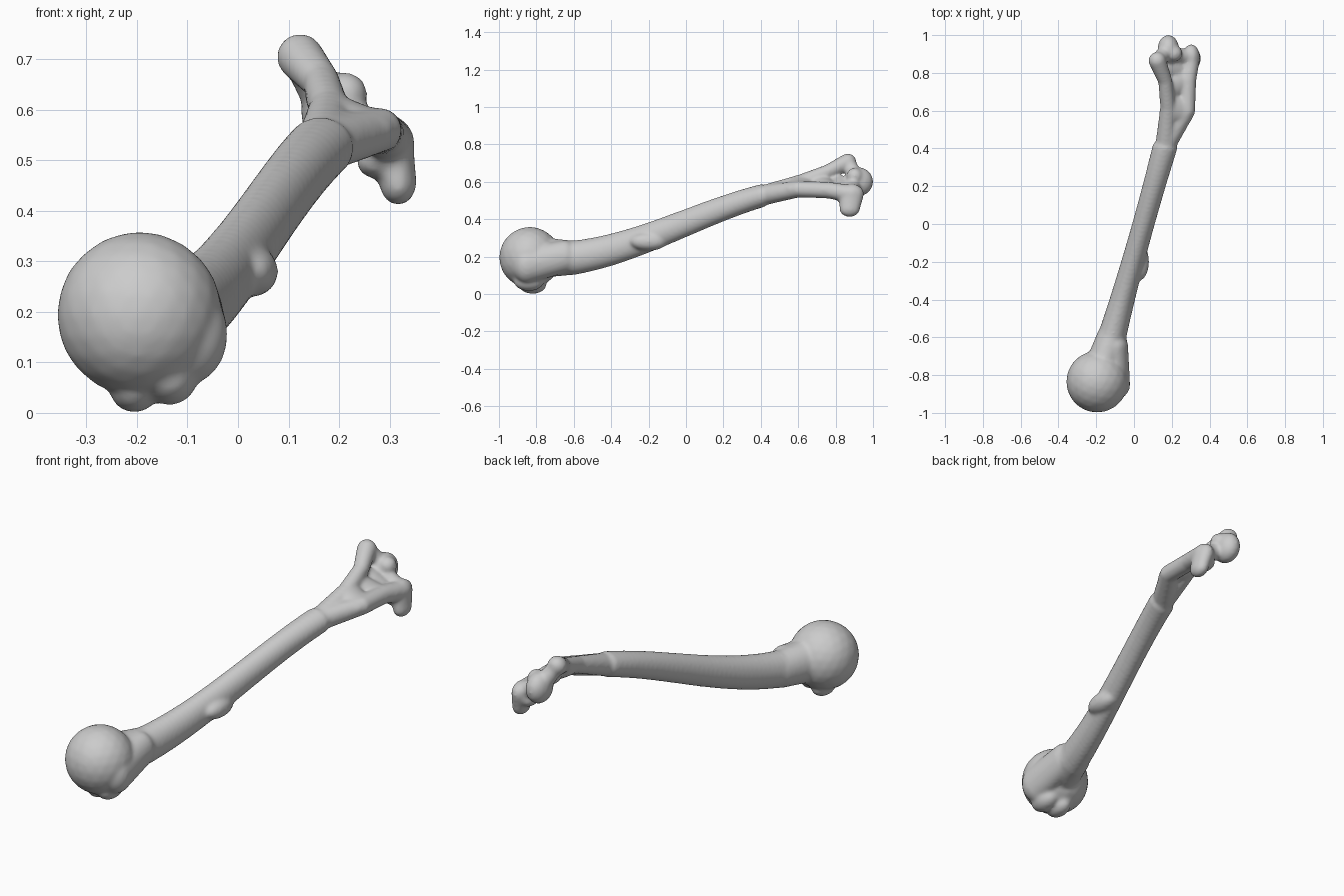
import bpy, bmesh
from math import sin
from mathutils import Matrix, Vector

default_cube = bpy.data.objects.get("Cube")
if default_cube:
    bpy.data.objects.remove(default_cube, do_unlink=True)

# Single bone colour
bone_grey = bpy.data.materials.new("bone_grey")
bone_grey.use_nodes = True
grey = (0.6, 0.6, 0.6, 1)
bone_grey.diffuse_color = grey
bone_grey.node_tree.nodes["Principled BSDF"].inputs["Base Color"].default_value = grey

bm = bmesh.new()


def blob(center, radius, across=1, along=1, upright=1):
    """Add a ball, optionally stretched on x, y and z."""
    scale = Vector((across, along, upright)) * radius
    matrix = Matrix.Translation(center) @ Matrix.Diagonal((*scale, 1))
    bmesh.ops.create_icosphere(bm, subdivisions=3, radius=1, matrix=matrix)


def limb(start, start_radius, end, end_radius, **stretch):
    """Sweep a tapering ball from start to end."""
    steps = 9
    for i in range(steps + 1):
        t = i / steps
        radius = start_radius + (end_radius - start_radius) * t
        blob(start.lerp(end, t), radius, **stretch)


def shaft_center(y):
    return Vector((0.05 + 0.28 * y, y, 0.38 + 0.2 * sin(2 * y)))


# Shaft: a gentle S curve, widest at both ends
shaft_steps = 40
for i in range(shaft_steps + 1):
    y = i / shaft_steps - 0.6
    width = 0.06 + 0.05 * y * y
    height = 0.075 - 0.03 * y
    blob(shaft_center(y), 0.05, across=width / 0.05, upright=height / 0.05)

# Raised muscle attachment halfway along the shaft
blob(Vector((0.03, -0.2, 0.28)), 0.05, along=2)

# Ball head and the neck joining it to the shaft
head = Vector((-0.195, -0.835, 0.195))
blob(head, 0.164)
limb(head, 0.1, shaft_center(-0.6), 0.08, upright=1.15)

# Large knob beside the head, fading into the shaft
large_knob = Vector((-0.1, -0.85, 0.155))
limb(large_knob, 0.08, Vector((-0.1, -0.65, 0.2)), 0.07, upright=1.25)

# Two small knobs under the head, with a groove between
blob(Vector((-0.205, -0.82, 0.05)), 0.05, along=1.5)
blob(Vector((-0.135, -0.84, 0.07)), 0.055, along=1.5)

# Landmarks of the far end
flare = shaft_center(0.42)
inner_bend = Vector((0.18, 0.62, 0.6))
inner_neck = Vector((0.165, 0.76, 0.655))
inner_knob = Vector((0.123, 0.865, 0.705))
outer_bend = Vector((0.28, 0.6, 0.56))
outer_neck = Vector((0.285, 0.76, 0.555))
outer_knob = Vector((0.303, 0.885, 0.535))
outer_tip = Vector((0.317, 0.875, 0.455))
spool = Vector((0.182, 0.923, 0.6))

# Inner ridge, rising to the inner knob
limb(flare, 0.055, inner_bend, 0.042)
limb(inner_bend, 0.042, inner_neck, 0.038)
limb(inner_neck, 0.038, inner_knob, 0.047)

# Outer ridge, falling to the outer knob
limb(flare, 0.055, outer_bend, 0.045)
limb(outer_bend, 0.045, outer_neck, 0.045)
limb(outer_neck, 0.045, outer_knob, 0.048)
limb(outer_knob, 0.045, outer_tip, 0.037, along=1.5, upright=1.2)
limb(outer_knob, 0.04, Vector((0.27, 0.87, 0.5)), 0.036, along=1.6)

# Thin web between the ridges, hollow before the joint
limb(inner_bend, 0.036, outer_bend, 0.036, along=2)
limb(inner_neck - Vector((0, 0.05, 0.04)), 0.03, outer_neck, 0.03, along=2)
limb(Vector((0.17, 0.82, 0.61)), 0.025, Vector((0.28, 0.82, 0.545)), 0.025, along=2)

# Rounded joint spool, its rim and its saddle
blob(spool, 0.058, along=1.35, upright=1.35)
blob(spool + Vector((0.03, -0.02, 0.03)), 0.045)
limb(spool - Vector((0, 0.03, 0)), 0.042, outer_knob, 0.042)
limb(inner_knob, 0.038, spool, 0.045)

mesh = bpy.data.meshes.new("upper_arm_bone")
bm.to_mesh(mesh)
bm.free()
mesh.materials.append(bone_grey)
bone = bpy.data.objects.new("upper_arm_bone", mesh)
bpy.context.collection.objects.link(bone)

# Fuse the parts into one skin and soften the joins
remesh = bone.modifiers.new("fuse", 'REMESH')
remesh.mode = 'VOXEL'
remesh.voxel_size = 0.008
remesh.use_smooth_shade = True
soften = bone.modifiers.new("soften", 'SMOOTH')
soften.factor = 0.5
soften.iterations = 14
